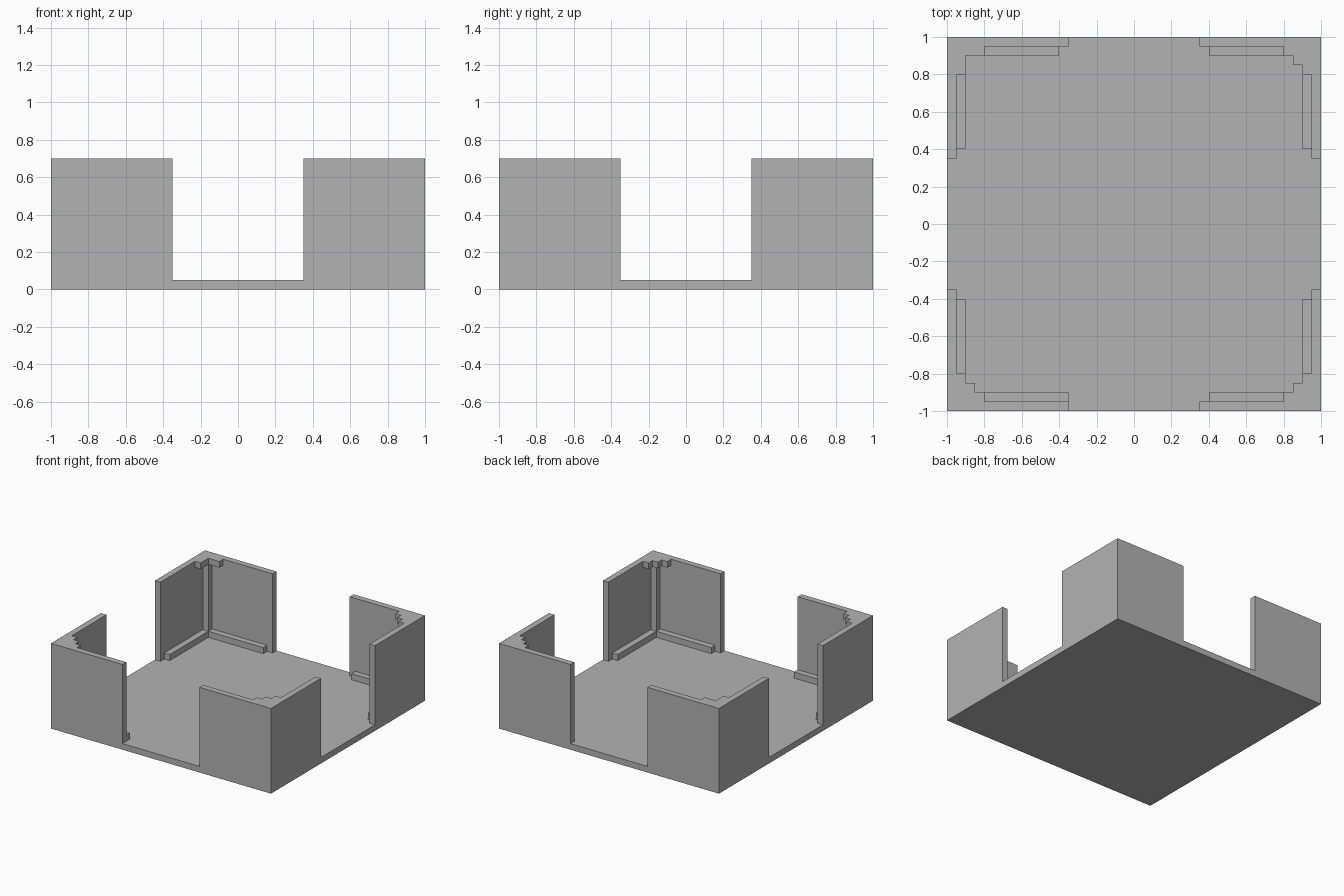
import bpy

cube = bpy.data.objects.get("Cube")
if cube:
    bpy.data.objects.remove(cube, do_unlink=True)

# One plain grey for everything
grey = bpy.data.materials.new("plain_grey")
grey.use_nodes = True
colour = (0.45, 0.45, 0.45, 1)
grey.diffuse_color = colour
grey.node_tree.nodes["Principled BSDF"].inputs["Base Color"].default_value = colour

T = 0.05            # thickness of floor, walls and trim
TOP = 0.7           # wall height
DOOR = 0.35         # half width of each opening
WALL = 1 - T        # inner face of the walls
TRIM = WALL - T     # inner face of the trim


def box(name, x, y, z):
    """Box from (low, high) ranges on each axis."""
    bpy.ops.mesh.primitive_cube_add(size=1, location=[sum(r) / 2 for r in (x, y, z)])
    ob = bpy.context.object
    ob.name = name
    ob.scale = [abs(r[1] - r[0]) for r in (x, y, z)]
    bpy.ops.object.transform_apply(location=False, rotation=False, scale=True)
    ob.data.materials.append(grey)
    return ob


def union(target, parts):
    """Fuse parts into the target so flush faces become one surface."""
    for part in parts:
        mod = target.modifiers.new("join", 'BOOLEAN')
        mod.operation = 'UNION'
        mod.solver = 'EXACT'
        mod.object = part
        bpy.context.view_layer.objects.active = target
        bpy.ops.object.modifier_apply(modifier=mod.name)
        bpy.data.objects.remove(part, do_unlink=True)


def corner(label, sx, sy, x_rail_end=0.4, stepped=True):
    """L-shaped wall with corner post, skirting rails and top bracket."""
    def part(name, x, y, z):
        return box(f"{label}_{name}", [sx * v for v in x], [sy * v for v in y], z)

    low, high = (T, 2 * T), (TOP - T, TOP)
    wall = part("corner_wall", (DOOR, 1), (WALL, 1), (0, TOP))
    parts = [
        part("side_wall", (WALL, 1), (DOOR, 1), (0, TOP)),
        part("corner_post", (TRIM, WALL), (TRIM, WALL), (T, TOP)),
        part("rail_x", (x_rail_end, WALL), (TRIM, WALL), low),
        part("rail_y", (TRIM, WALL), (0.4, WALL), low),
        part("bracket_x", (0.8, WALL), (TRIM, WALL), high),
        part("bracket_y", (TRIM, WALL), (0.8, WALL), high),
    ]
    if stepped:
        parts.append(part("bracket_step", (TRIM - T, TRIM), (TRIM - T, TRIM), high))
    union(wall, parts)
    return wall


# Floor slab and the four corners, fused into one shell
floor = box("floor_and_walls", (-1, 1), (-1, 1), (0, T))
union(floor, [
    corner("front_left", 1, -1),
    corner("back_left", 1, 1),
    corner("front_right", -1, -1, x_rail_end=DOOR),
    corner("back_right", -1, 1, stepped=False),
])
